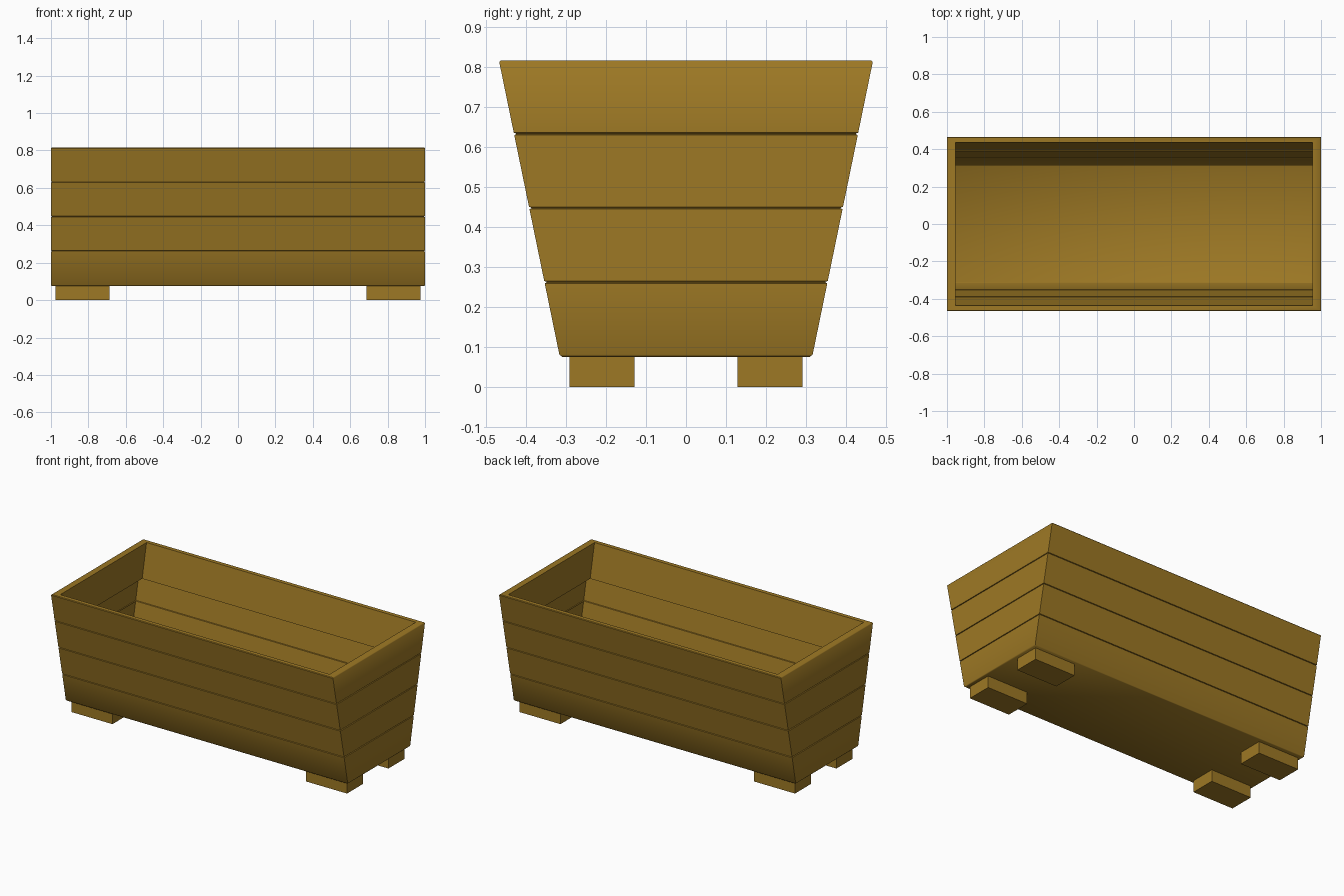
import bpy, bmesh
from math import radians

if "Cube" in bpy.data.objects:
    bpy.data.objects.remove(bpy.data.objects["Cube"])

BOTTOM, TOP = 0.075, 0.815      # height range of the box
LINER_BOTTOM = 0.60             # how far the thick rim reaches down inside

wood = bpy.data.materials.new("wood")
wood.diffuse_color = (0.34, 0.19, 0.018, 1)
wood.use_nodes = True
wood.node_tree.nodes["Principled BSDF"].inputs["Base Color"].default_value = wood.diffuse_color


def half_y(z):
    """Half depth of the tapered outer wall at height z."""
    return 0.315 + (z - BOTTOM) * (0.467 - 0.315) / (TOP - BOTTOM)


def rect(bm, z, inset_x, inset_y):
    x, y = 1.0 - inset_x, half_y(z) - inset_y
    return [bm.verts.new((sx * x, sy * y, z))
            for sx, sy in ((-1, -1), (1, -1), (1, 1), (-1, 1))]


def finish(name, bm, smooth=False):
    mesh = bpy.data.meshes.new(name)
    bm.to_mesh(mesh)
    bm.free()
    mesh.materials.append(wood)
    ob = bpy.data.objects.new(name, mesh)
    bpy.context.collection.objects.link(ob)
    if smooth:
        bpy.ops.object.select_all(action='DESELECT')
        ob.select_set(True)
        bpy.context.view_layer.objects.active = ob
        bpy.ops.object.shade_smooth_by_angle(angle=radians(50))


# Wall profile from the base upwards: (height, inset in x, inset in y)
profile = [(BOTTOM, 0.006, 0.006), (BOTTOM + 0.006, 0, 0)]
for seam in (0.262, 0.447, 0.632):          # grooves between the planks
    profile += [(seam - 0.003, 0, 0), (seam - 0.001, 0.005, 0.005),
                (seam + 0.001, 0.005, 0.005), (seam + 0.003, 0, 0)]
# Rounded rim, then the thick inner liner folding down inside
profile += [(TOP - 0.004, 0, 0), (TOP, 0.004, 0.004),
            (TOP, 0.045, 0.030), (LINER_BOTTOM, 0.045, 0.030)]

# Planter box: thin tapered shell with a flat base
bm = bmesh.new()
loops = [rect(bm, *p) for p in profile]
for a, b in zip(loops, loops[1:]):
    for i in range(4):
        j = (i + 1) % 4
        bm.faces.new((a[i], a[j], b[j], b[i]))
bm.faces.new(loops[0][::-1])
finish("planter_box", bm, smooth=True)

# Four block feet
for sx, side in ((-1, "left"), (1, "right")):
    for sy, end in ((-1, "front"), (1, "back")):
        bm = bmesh.new()
        bmesh.ops.create_cube(bm, size=1)
        bmesh.ops.scale(bm, vec=(0.29, 0.162, BOTTOM), verts=bm.verts)
        bmesh.ops.translate(bm, vec=(sx * 0.832, sy * 0.21, BOTTOM / 2), verts=bm.verts)
        finish(f"foot_{end}_{side}", bm)
